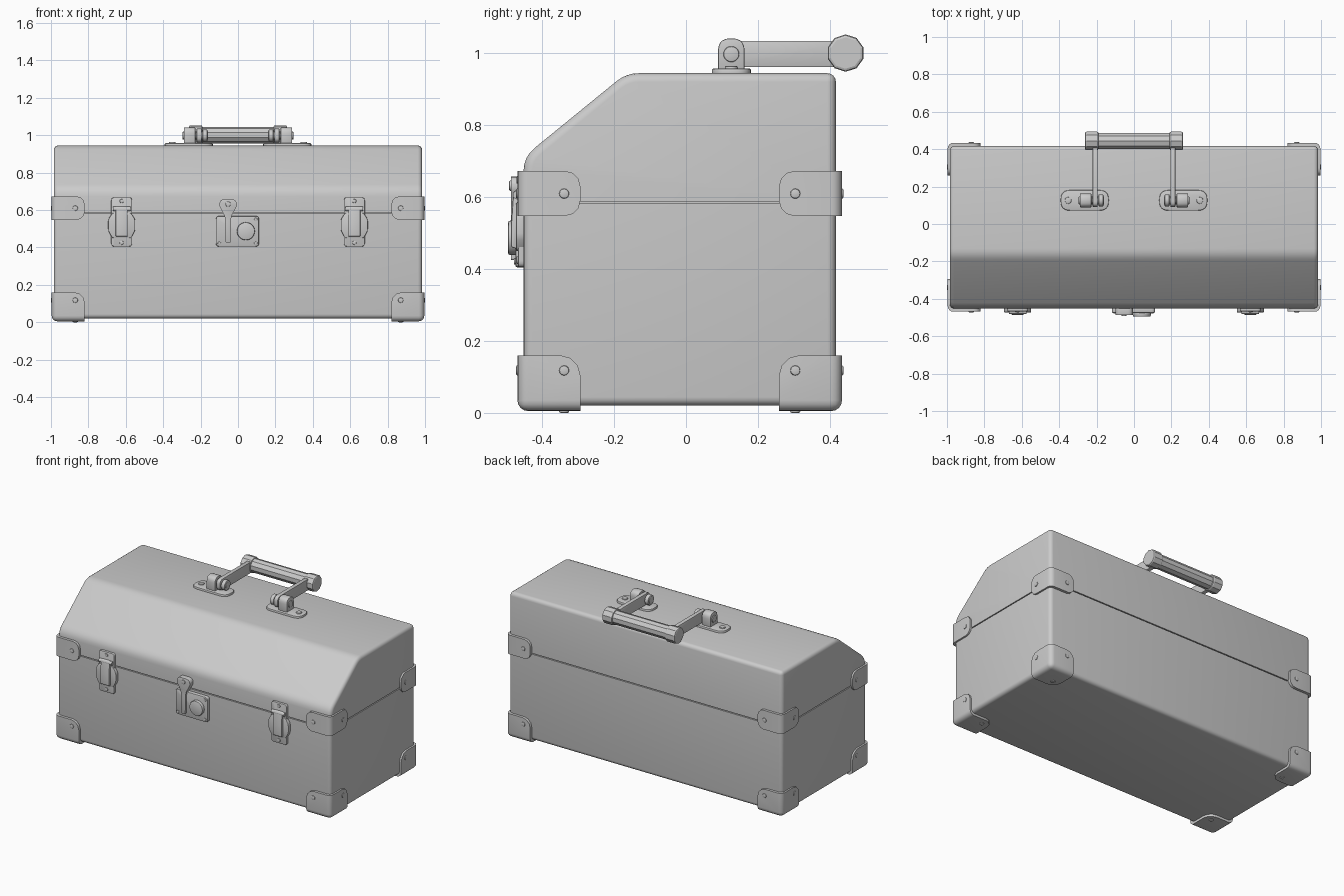
import bpy, bmesh, math
from mathutils import Vector

if "Cube" in bpy.data.objects:
    bpy.data.objects.remove(bpy.data.objects["Cube"])

FRONT, BACK = -0.452, 0.417


def finish(bm, name, mirror=False, smooth=True):
    bmesh.ops.recalc_face_normals(bm, faces=bm.faces)
    me = bpy.data.meshes.new(name)
    bm.to_mesh(me)
    bm.free()
    ob = bpy.data.objects.new(name, me)
    bpy.context.collection.objects.link(ob)
    if mirror:
        ob.modifiers.new("Mirror", 'MIRROR')
    if smooth:
        bpy.ops.object.select_all(action='DESELECT')
        ob.select_set(True)
        bpy.context.view_layer.objects.active = ob
        bpy.ops.object.shade_smooth_by_angle(angle=math.radians(35))
    return ob


def bevel(bm, edges, offset, segments):
    bmesh.ops.bevel(bm, geom=edges, offset=offset, segments=segments,
                    profile=0.5, affect='EDGES', clamp_overlap=True)


def fillet(points, r, n=4):
    """Round the corners of a 2D outline; r is one size or one per corner."""
    out = []
    for i, p in enumerate(points):
        ri = r[i] if isinstance(r, (list, tuple)) else r
        p, a, b = Vector(p), Vector(points[i - 1]), Vector(points[(i + 1) % len(points)])
        if ri == 0:
            out.append(p)
            continue
        s, e = p + (a - p).normalized() * ri, p + (b - p).normalized() * ri
        for k in range(n + 1):
            t = k / n
            out.append(s * (1 - t) ** 2 + p * 2 * t * (1 - t) + e * t * t)
    return out


def rect(a0, b0, a1, b1):
    return [(a0, b0), (a1, b0), (a1, b1), (a0, b1)]


def circle(a, b, r, n=20, turn=0.0):
    return [(a + r * math.cos(turn + 2 * math.pi * i / n),
             b + r * math.sin(turn + 2 * math.pi * i / n)) for i in range(n)]


def prism(name, pts, axis, lo, hi, bev=0.0, seg=2, flat_z=None, mirror=False, smooth=True):
    """Extrude a 2D outline along an axis and bevel its sharp edges."""
    bm = bmesh.new()
    put = {'x': lambda a, b, t: (t, a, b), 'y': lambda a, b, t: (a, t, b),
           'z': lambda a, b, t: (a, b, t)}[axis]
    base = [bm.verts.new(put(p[0], p[1], lo)) for p in pts]
    top = [bm.verts.new(put(p[0], p[1], hi)) for p in pts]
    n = len(pts)
    bm.faces.new(base)
    bm.faces.new(top)
    for i in range(n):
        j = (i + 1) % n
        bm.faces.new((base[i], base[j], top[j], top[i]))
    bmesh.ops.recalc_face_normals(bm, faces=bm.faces)
    if bev:
        sharp = [e for e in bm.edges if e.calc_face_angle() > math.radians(40)
                 and not (flat_z is not None and all(abs(v.co.z - flat_z) < 1e-4 for v in e.verts))]
        bevel(bm, sharp, bev, seg)
    return finish(bm, name, mirror, smooth)


def bracket(name, lo, hi, outer, cut, capped):
    """Corner guard; 'outer' is the outside corner, its far edges are trimmed."""
    bm = bmesh.new()
    bmesh.ops.create_cube(bm, size=1)
    for v in bm.verts:
        v.co = Vector(hi[i] if v.co[i] > 0 else lo[i] for i in range(3))

    def on(e, axis, val):
        return all(abs(v.co[axis] - val) < 1e-5 for v in e.verts)
    inner = [lo[i] if outer[i] == hi[i] else hi[i] for i in range(3)]
    out_e, in_e = [], []
    for e in bm.edges:
        x_out, y_out, z_out = (on(e, i, outer[i]) for i in range(3))
        x_in, y_in, z_in = (on(e, i, inner[i]) for i in range(3))
        if capped:
            if x_out + y_out + z_out == 2:
                out_e.append(e)
            elif x_in + y_in + z_in == 2:
                in_e.append(e)
        elif x_out and y_out:
            out_e.append(e)
        elif (x_in or y_in) and (z_in or z_out):
            in_e.append(e)
    o1 = {v for e in in_e for v in e.verts}
    bevel(bm, in_e, cut, 3)
    out_e = [e for e in out_e if e.is_valid]
    bevel(bm, out_e, 0.03, 4)
    finish(bm, name, mirror=True)


def rivet(name, a, b, axis, lo, hi, r=0.014):
    prism(name, circle(a, b, r, 12), axis, lo, hi, 0.004, 2, mirror=True)


# Box: lower tray, lid with sloped front, dark seam core
prism("lower_box", rect(FRONT, 0.02, BACK, 0.582), 'x', -0.985, 0.985, 0.024, 4, flat_z=0.582)
lid = fillet([(FRONT, 0.588), (BACK, 0.588), (BACK, 0.945), (-0.166, 0.945), (FRONT, 0.712)],
             [0, 0, 0, 0.035, 0.04], 4)
prism("lid", lid, 'x', -0.985, 0.985, 0.024, 4, flat_z=0.588)
prism("seam_core", rect(FRONT + 0.01, 0.56, BACK - 0.01, 0.61), 'x', -0.975, 0.975)

# Corner guards and their rivets
for tag, y_out, y_in, sy in (("front", -0.469, -0.294, -1), ("back", 0.434, 0.259, 1)):
    ylo, yhi = min(y_out, y_in), max(y_out, y_in)
    bracket(tag + "_bottom_guards", (0.82, ylo, 0.005), (0.996, yhi, 0.16),
            (0.996, y_out, 0.005), 0.055, True)
    bracket(tag + "_middle_guards", (0.82, ylo, 0.548), (0.996, yhi, 0.673),
            (0.996, y_out, 0.673), 0.042, False)
    yr = y_in - 0.045 if sy < 0 else y_in + 0.045
    for lvl, z in (("bottom", 0.118), ("middle", 0.61)):
        rivet(f"{tag}_{lvl}_side_rivets", yr, z, 'x', 0.98, 1.0)
        rivet(f"{tag}_{lvl}_face_rivets", 0.87, z, 'y', y_out - 0.004, y_out + 0.01) if sy < 0 else \
            rivet(f"{tag}_{lvl}_face_rivets", 0.87, z, 'y', y_out - 0.01, y_out + 0.004)
    rivet(tag + "_under_rivets", 0.87, yr, 'z', 0.0, 0.02)

# Pair of draw latches
LX = 0.622
prism("latch_plates", fillet(rect(LX - 0.056, 0.405, LX + 0.056, 0.668), 0.018), 'y',
      -0.467, FRONT + 0.01, 0.004, mirror=True)
wing = [(LX - 0.05, 0.45), (LX + 0.05, 0.45), (LX + 0.072, 0.49), (LX + 0.072, 0.55),
        (LX + 0.05, 0.585), (LX - 0.05, 0.585), (LX - 0.072, 0.55), (LX - 0.072, 0.49)]
prism("latch_wings", fillet(wing, 0.01, 2), 'y', -0.473, FRONT + 0.01, 0.004, mirror=True)
prism("latch_levers", fillet([(-0.46, 0.455), (-0.487, 0.46), (-0.487, 0.52), (-0.480, 0.618), (-0.46, 0.62)],
                             [0, 0.008, 0.02, 0.008, 0]), 'x', LX - 0.032, LX + 0.032, 0.004, mirror=True)
prism("latch_pins", circle(-0.47, 0.606, 0.012, 12), 'x', LX - 0.047, LX + 0.047, mirror=True)
for tag, z in (("upper", 0.648), ("lower", 0.425)):
    rivet(f"latch_{tag}_rivets", LX, z, 'y', -0.472, -0.455, 0.011)

# Centre lock with round keyhole and teardrop hasp
prism("lock_plate", fillet(rect(-0.118, 0.405, 0.112, 0.568), 0.018), 'y', -0.475, FRONT + 0.01, 0.005)
prism("lock_cylinder", circle(0.042, 0.487, 0.048, 28), 'y', -0.495, -0.46, 0.006)
hasp = [(-0.066, 0.425), (-0.040, 0.425), (-0.037, 0.565), (-0.004, 0.625), (-0.012, 0.657),
        (-0.094, 0.657), (-0.102, 0.625), (-0.069, 0.565)]
prism("hasp", fillet(hasp, [0.006, 0.006, 0.02, 0.014, 0.02, 0.02, 0.014, 0.02]), 'y', -0.487, FRONT + 0.01, 0.005)
prism("hasp_rivet", circle(-0.053, 0.632, 0.014, 12), 'y', -0.492, -0.48, 0.003)
for i, (x, z) in enumerate(((0.095, 0.55), (0.095, 0.422), (-0.1, 0.422))):
    prism(f"lock_rivet_{i}", circle(x, z, 0.009, 12), 'y', -0.479, -0.47, 0.002)

# Handle feet, lugs and pivot pins
PY, PZ = 0.126, 0.998
prism("handle_feet", fillet(rect(0.135, 0.072, 0.392, 0.181), 0.05, 6), 'z', 0.935, 0.958, 0.005, mirror=True)
rivet("feet_rivets", 0.352, PY, 'z', 0.95, 0.965, 0.018)
prism("handle_lugs", fillet(rect(0.089, 0.95, 0.163, 1.042), [0, 0, 0.035, 0.035], 5), 'x',
      0.228, 0.29, 0.004, mirror=True)
prism("pivot_pins", circle(PY, PZ, 0.022), 'x', 0.16, 0.296, 0.004, mirror=True)
prism("pivot_collars", circle(PY, PZ, 0.033), 'x', 0.163, 0.19, 0.006, mirror=True)

# Swing arms and faceted grip
prism("handle_arms", fillet(rect(0.092, 0.962, 0.445, 1.035), [0.03, 0, 0, 0.03], 5), 'x',
      0.194, 0.221, 0.003, mirror=True)
turn = math.pi / 10
prism("handle_grip", circle(0.444, 1.001, 0.044, 10, turn), 'x', -0.2, 0.2, smooth=False)
cap = prism("grip_caps", circle(0.444, 1.001, 0.052, 10, turn), 'x', 0.19, 0.262, mirror=True, smooth=False)
mod = cap.modifiers.new("Bevel", 'BEVEL')
mod.width, mod.segments, mod.limit_method = 0.008, 2, 'ANGLE'
mod.angle_limit = math.radians(50)
